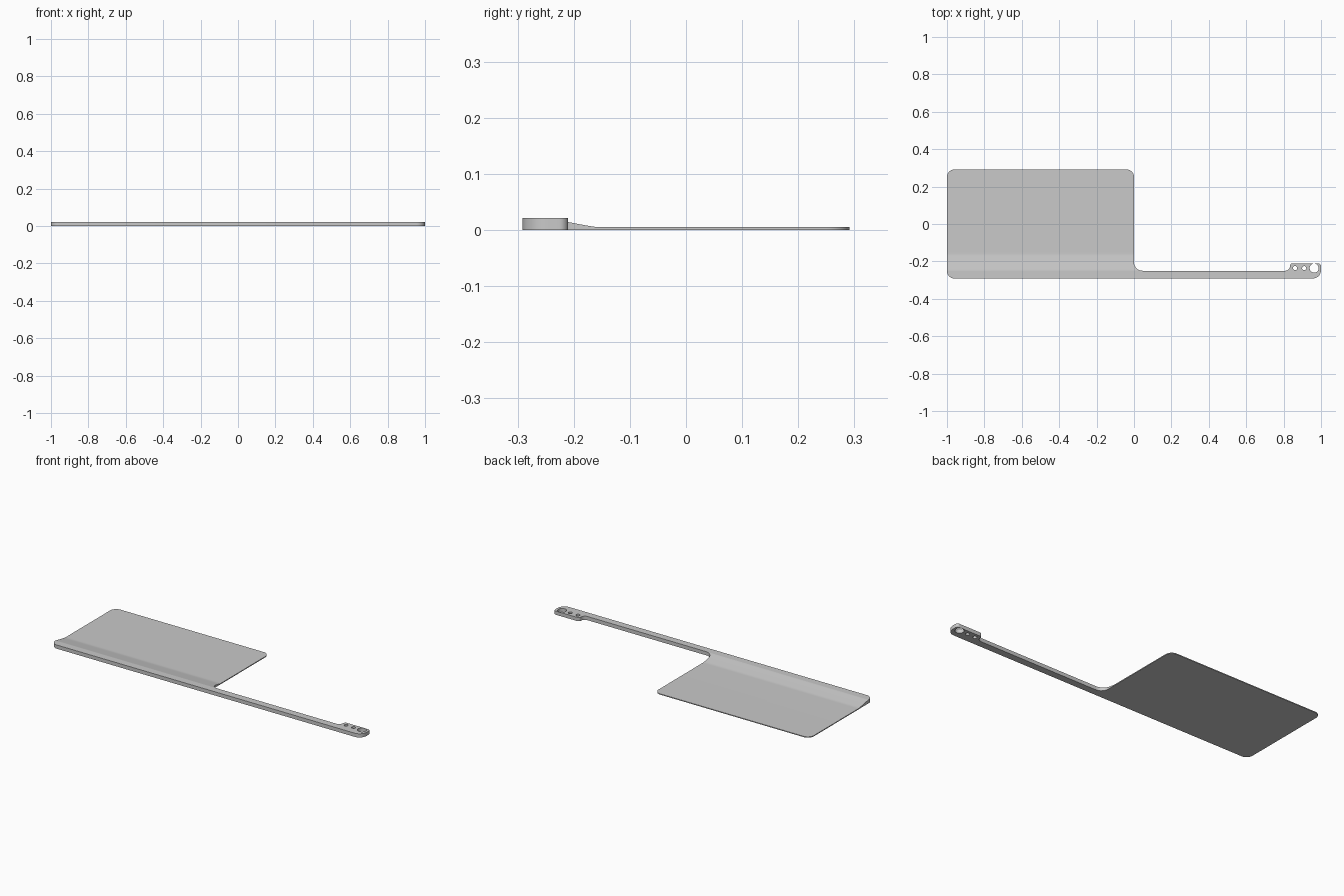
import bpy, bmesh, math
from mathutils import Vector

cube = bpy.data.objects.get("Cube")
if cube:
    bpy.data.objects.remove(cube, do_unlink=True)

THICK, THIN = 0.0215, 0.005      # handle and blade thickness
Y = 0.2915                       # half depth
RIB = -0.25                      # back edge of the handle bar


def rounded_outline(corners, steps=10):
    """Replace each (x, y, radius) corner by a tangent arc."""
    points = []
    for i, (x, y, r) in enumerate(corners):
        p = Vector((x, y))
        a = (Vector(corners[i - 1][:2]) - p).normalized()
        b = (Vector(corners[(i + 1) % len(corners)][:2]) - p).normalized()
        # All corners are square, so the arc's centre is p + (a + b) * r
        for k in range(steps + 1):
            t = math.pi / 2 * k / steps
            points.append(p + a * r * (1 - math.sin(t)) + b * r * (1 - math.cos(t)))
    return points


def top_height(y):
    """Ramp from the handle bar down to the thin blade, eased at its foot."""
    slope, ease = 0.19, 0.0012
    ramp = THICK - slope * (y - RIB)
    low = (ramp + THIN + math.sqrt((ramp - THIN) ** 2 + ease ** 2)) / 2
    return min(THICK, low)


# Material
steel = bpy.data.materials.new("grey steel")
steel.use_nodes = True
colour = (0.586, 0.586, 0.586, 1)
steel.diffuse_color = colour
steel.node_tree.nodes["Principled BSDF"].inputs["Base Color"].default_value = colour

# Blade, handle bar and end tab as one plate
corners = [(-1, -Y, 0.04), (1, -Y, 0.045), (1, -0.21, 0.016), (0.834, -0.21, 0.014),
           (0.834, RIB, 0.025), (0, RIB, 0.045), (0, Y, 0.04), (-1, Y, 0.04)]
bm = bmesh.new()
base = bm.faces.new([bm.verts.new((p.x, p.y, 0)) for p in rounded_outline(corners)])
extruded = bmesh.ops.extrude_face_region(bm, geom=[base], use_keep_orig=True)
top = [v for v in extruded["geom"] if isinstance(v, bmesh.types.BMVert)]
bmesh.ops.translate(bm, verts=top, vec=(0, 0, THICK))

# Slice across the ramp and the blade, then lower the blade's upper side
for k in range(17):
    y = RIB + 0.0001 + 0.1 * k / 16
    bmesh.ops.bisect_plane(bm, geom=bm.verts[:] + bm.edges[:] + bm.faces[:],
                           plane_co=(0, y, 0), plane_no=(0, 1, 0))
for v in bm.verts:
    if v.co.z > THIN and v.co.x < 0.5:
        v.co.z = top_height(v.co.y)
bmesh.ops.recalc_face_normals(bm, faces=bm.faces[:])
mesh = bpy.data.meshes.new("blade_and_handle")
bm.to_mesh(mesh)
bm.free()
mesh.materials.append(steel)
blade = bpy.data.objects.new("blade_and_handle", mesh)
bpy.context.collection.objects.link(blade)

# Holes in the end tab
for x, radius in ((0.861, 0.011), (0.91, 0.011), (0.963, 0.024)):
    bpy.ops.mesh.primitive_cylinder_add(vertices=32, radius=radius, depth=0.2,
                                        location=(x, -0.236, 0))
    cutter = bpy.context.object
    cutter.name = "hole_cutter"
    cutter.hide_render = True
    cutter.data.materials.append(steel)
    bpy.context.view_layer.objects.active = blade
    cut = blade.modifiers.new("hole", "BOOLEAN")
    cut.operation, cut.solver, cut.object = "DIFFERENCE", "EXACT", cutter
    bpy.ops.object.modifier_apply(modifier=cut.name)
    bpy.data.objects.remove(cutter, do_unlink=True)

# Smooth shading with sharp rims
bpy.ops.object.select_all(action="DESELECT")
blade.select_set(True)
bpy.context.view_layer.objects.active = blade
bpy.ops.object.shade_smooth_by_angle(angle=math.radians(30))
